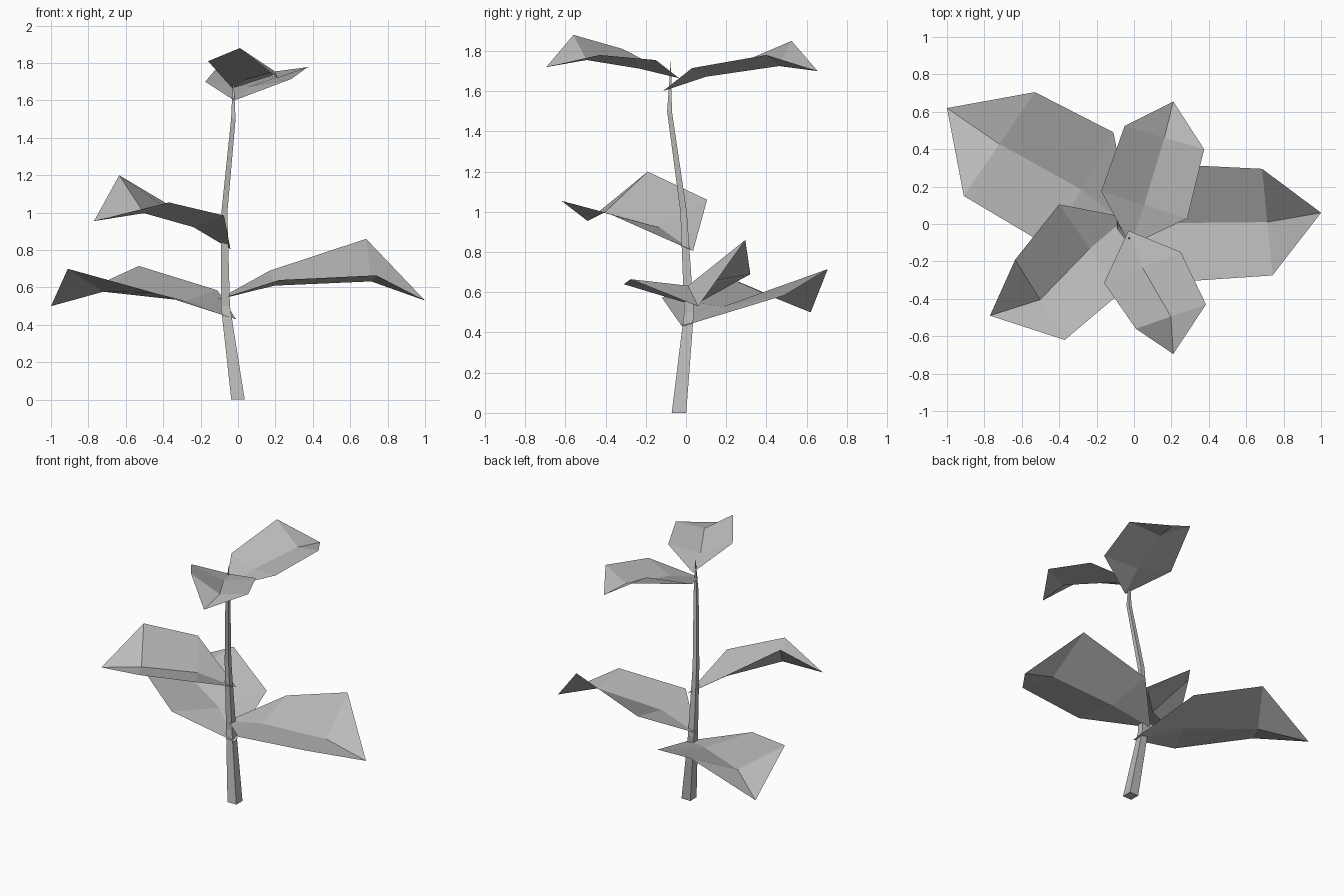
import bpy
import bmesh
from mathutils import Vector

cube = bpy.data.objects.get("Cube")
if cube:
    bpy.data.objects.remove(cube, do_unlink=True)

# One plain grey for the whole plant
grey = bpy.data.materials.new("plant_grey")
grey.use_nodes = True
colour = (0.5, 0.5, 0.5, 1.0)
grey.diffuse_color = colour
for node in grey.node_tree.nodes:
    if node.type == 'BSDF_PRINCIPLED':
        node.inputs["Base Color"].default_value = colour


def finish(bm, name):
    """Turn a bmesh into a named, flat-shaded object."""
    mesh = bpy.data.meshes.new(name)
    bm.to_mesh(mesh)
    bm.free()
    mesh.materials.append(grey)
    plant_part = bpy.data.objects.new(name, mesh)
    bpy.context.collection.objects.link(plant_part)
    return plant_part


def make_stem(name, sections, tip):
    """Tapered square stem through (x, y, z, half width) sections to a point."""
    bm = bmesh.new()
    corners = ((-1, -1), (1, -1), (1, 1), (-1, 1))
    rings = [[bm.verts.new((x + i * half, y + j * half, z)) for i, j in corners]
             for x, y, z, half in sections]
    for lower, upper in zip(rings, rings[1:]):
        for k in range(4):
            n = (k + 1) % 4
            bm.faces.new((lower[k], lower[n], upper[n], upper[k]))
    bm.faces.new(reversed(rings[0]))
    point = bm.verts.new(tip)
    for k in range(4):
        bm.faces.new((rings[-1][k], rings[-1][(k + 1) % 4], point))
    return finish(bm, name)


def make_leaf(name, base, left, right, tip, folds):
    """Folded leaf blade: the midrib sinks below the middle of each side pair."""
    bm = bmesh.new()
    root, end = bm.verts.new(base), bm.verts.new(tip)
    ribs = []
    for l, r, drop in zip(left, right, folds):
        middle = (Vector(l) + Vector(r)) / 2 - Vector((0, 0, drop))
        ribs.append([bm.verts.new(p) for p in (l, middle, r)])
    near, far = ribs
    for k in range(2):
        bm.faces.new((root, near[k + 1], near[k]))
        bm.faces.new((near[k], near[k + 1], far[k + 1], far[k]))
        bm.faces.new((far[k], far[k + 1], end))
    return finish(bm, name)


# Crooked stem
make_stem("stem",
          [(0, -.035, 0, .036), (-.067, .015, .5, .024),
           (-.073, -.012, 1, .016), (-.025, -.082, 1.5, .012)],
          (-.025, -.075, 1.76))

# Lower pair of leaves
make_leaf("lower_right_leaf", (-.01, -.02, .43),
          [(-.455, -.12, .573), (-.91, .15, .7)],
          [(-.11, .49, .585), (-.53, .705, .715)],
          (-1, .62, .5), (.05, .13))
make_leaf("lower_left_leaf", (-.11, .04, .535),
          [(.17, .32, .69), (.685, .295, .86)],
          [(.22, -.31, .64), (.74, -.275, .665)],
          (1, .06, .53), (.055, .13))

# Middle leaf
make_leaf("middle_leaf", (-.04, .035, .805),
          [(-.075, -.37, .985), (-.37, -.62, 1.055)],
          [(-.4, .105, 1.06), (-.635, -.19, 1.2)],
          (-.77, -.49, .955), (.1, .13))

# Top pair of leaves
make_leaf("top_back_leaf", (-.02, -.115, 1.6),
          [(-.175, .175, 1.7), (-.05, .525, 1.85)],
          [(.285, .03, 1.715), (.375, .4, 1.78)],
          (.21, .655, 1.7), (.035, .09))
make_leaf("top_front_leaf", (-.03, -.035, 1.665),
          [(.25, -.15, 1.755), (.385, -.43, 1.78)],
          [(-.16, -.315, 1.81), (.01, -.56, 1.88)],
          (.21, -.695, 1.72), (.07, .075))
